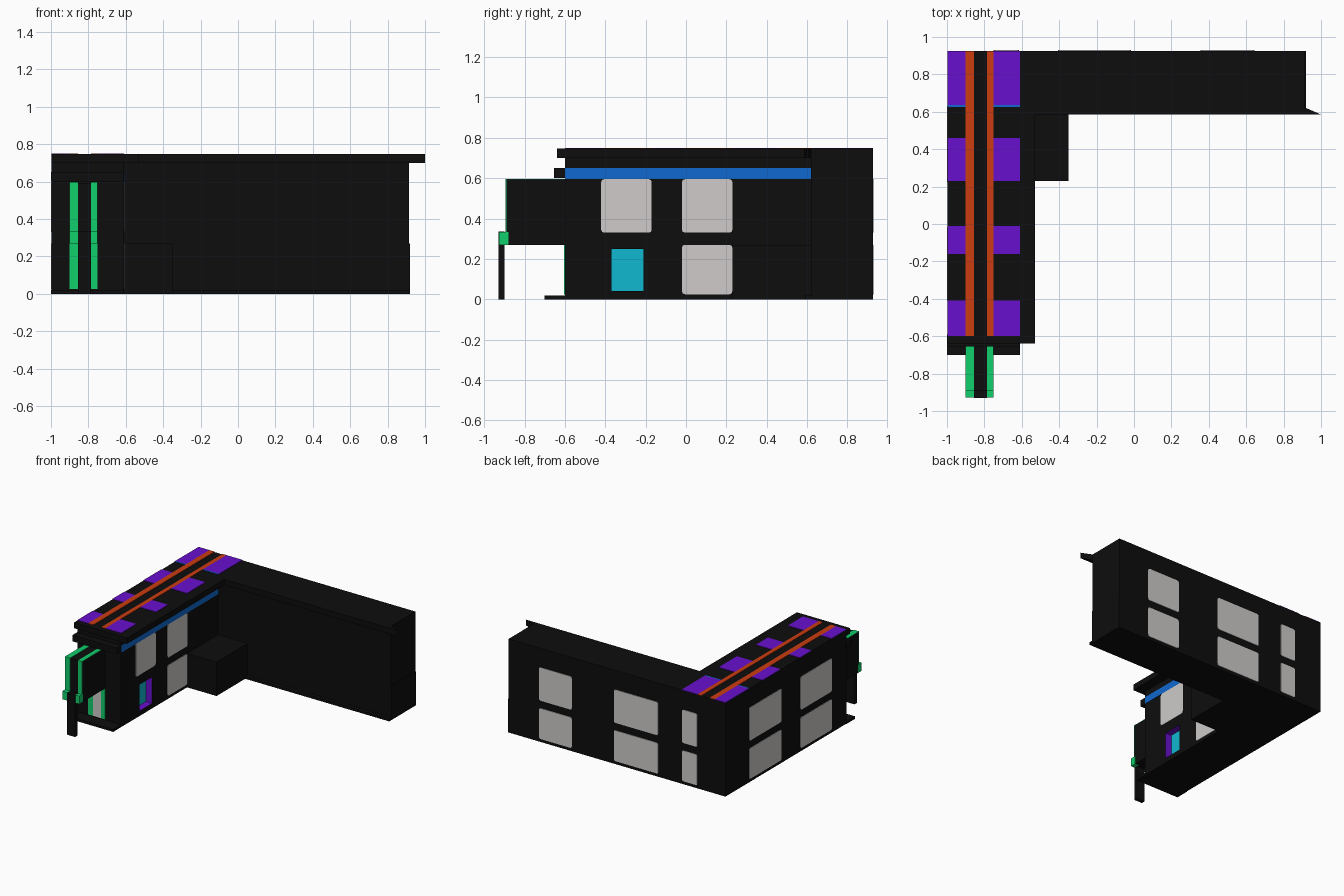
import bpy, bmesh

if "Cube" in bpy.data.objects:
    bpy.data.objects.remove(bpy.data.objects["Cube"])


def mat(name, c):
    m = bpy.data.materials.new(name)
    m.diffuse_color = (*c, 1)
    m.use_nodes = True
    m.node_tree.nodes["Principled BSDF"].inputs["Base Color"].default_value = m.diffuse_color
    return m


BLACK = mat("black", (0.004, 0.004, 0.004))
GREY = mat("light grey", (0.62, 0.60, 0.59))
PURPLE = mat("purple", (0.14, 0.005, 0.62))
ORANGE = mat("orange", (0.60, 0.045, 0.005))
GREEN = mat("green", (0.005, 0.62, 0.15))
BLUE = mat("blue", (0.005, 0.14, 0.62))
CYAN = mat("cyan", (0.005, 0.48, 0.64))


def prism(name, pts, direction, mats):
    """Extrude a planar outline along a direction."""
    bm = bmesh.new()
    f = bm.faces.new([bm.verts.new(p) for p in pts])
    r = bmesh.ops.extrude_face_region(bm, geom=[f])
    vs = [v for v in r["geom"] if isinstance(v, bmesh.types.BMVert)]
    bmesh.ops.translate(bm, verts=vs, vec=direction)
    bmesh.ops.recalc_face_normals(bm, faces=bm.faces)
    me = bpy.data.meshes.new(name)
    bm.to_mesh(me)
    bm.free()
    for m in mats:
        me.materials.append(m)
    ob = bpy.data.objects.new(name, me)
    bpy.context.collection.objects.link(ob)
    return ob


def box(name, x0, x1, y0, y1, z0, z1, *mats):
    pts = [(x0, y0, z0), (x1, y0, z0), (x1, y1, z0), (x0, y1, z0)]
    return prism(name, pts, (0, 0, z1 - z0), mats or [BLACK])


def window(name, axis, at, out, a0, a1, z0, z1, m=GREY):
    """Thin wall plate with softened corners; axis is the wall normal."""
    c, k = 0.015, 0.004
    uv = []
    for u, z, su, sz in ((a0, z0, 1, 1), (a1, z0, -1, 1), (a1, z1, -1, -1), (a0, z1, 1, -1)):
        pair = [(u, z + sz * c), (u + su * k, z + sz * k), (u + su * c, z)]
        uv += pair if su * sz > 0 else pair[::-1]
    if axis == "x":
        return prism(name, [(at, u, z) for u, z in uv], (out, 0, 0), [m])
    return prism(name, [(u, at, z) for u, z in uv], (0, out, 0), [m])


TOP, T = 0.75, 0.004
STOREYS = (("lower", 0.025, 0.27), ("upper", 0.33, 0.595))

# L-shaped building body
outline = [(-0.996, -0.60), (-0.61, -0.60), (-0.61, 0.62), (0.915, 0.62), (0.915, 0.926), (-0.996, 0.926)]
walls = prism("walls", [(x, y, 0) for x, y in outline], (0, 0, TOP - T), [BLACK, PURPLE, CYAN])
box("lower_end_wall", 0.90, 0.92, 0.62, 0.926, 0, 0.27)

# Recessed side door with purple reveals and a cyan back
cutter = box("door_cutter", -0.665, -0.55, -0.37, -0.21, 0.04, 0.25, BLACK, PURPLE, CYAN)
for p in cutter.data.polygons:
    p.material_index = 2 if p.normal.x < -0.5 else 1
cutter.hide_render = True
cutter.hide_viewport = True
b = walls.modifiers.new("door_recess", "BOOLEAN")
b.operation, b.solver, b.object = "DIFFERENCE", "EXACT", cutter

# Eaves, ledge, ground slab and corner block
eave = [(-0.62, -0.64), (-0.53, -0.64), (-0.53, 0.585), (1.0, 0.585), (0.92, 0.62),
        (-0.61, 0.63), (-0.61, -0.60), (-0.996, -0.60), (-0.996, -0.64)]
prism("roof_eave", [(x, y, 0.70) for x, y in eave], (0, 0, TOP - T - 0.70), [BLACK])
box("front_ledge", -1, -0.61, -0.655, -0.59, 0.60, 0.65)
box("ground_slab", -1, -0.61, -0.70, -0.59, 0, 0.02)
box("corner_block", -0.62, -0.35, 0.23, 0.63, 0, 0.27)
box("block_front_step", -0.36, 0.92, 0.59, 0.63, 0, 0.02)

# Roof stripes and patches
for i, (y0, y1) in enumerate(((-0.60, -0.41), (-0.16, -0.01), (0.23, 0.46), (0.635, 0.926))):
    box(f"roof_patch_left_{i}", -0.996, -0.90, y0, y1, TOP - T, TOP, PURPLE)
    box(f"roof_patch_right_{i}", -0.75, -0.61, y0, y1, TOP - T, TOP, PURPLE)
for i, (x0, x1) in enumerate(((-0.996, -0.90), (-0.75, -0.61))):
    box(f"roof_blue_line_{i}", x0, x1, 0.625, 0.635, TOP - T, TOP, BLUE)

# The same two stripe positions run over the roof, bay and entrance
for side, x0, x1 in (("left", -0.90, -0.855), ("right", -0.785, -0.75)):
    box(f"roof_stripe_{side}", x0, x1, -0.60, 0.926, TOP - T, TOP, ORANGE)
    box(f"bay_top_stripe_{side}", x0, x1, -0.89, -0.60, 0.593, 0.597, GREEN)
    box(f"bay_front_stripe_{side}", x0, x1, -0.893, -0.889, 0.27, 0.597, GREEN)
    box(f"bay_ledge_stripe_{side}", x0, x1, -0.927, -0.88, 0.27, 0.334, GREEN)
    box(f"entrance_stripe_{side}", x0, x1, -0.604, -0.60, 0.025, 0.27, GREEN)

# Front bay on a post, above the entrance
box("bay", -0.899, -0.751, -0.889, -0.59, 0.27, 0.593)
box("bay_ledge", -0.899, -0.751, -0.925, -0.88, 0.271, 0.33)
box("bay_post", -0.855, -0.785, -0.93, -0.90, 0, 0.335)
box("entrance_door", -0.855, -0.785, -0.604, -0.60, 0.025, 0.25, GREY)

# Blue band under the eave
box("blue_band", -0.61, -0.606, -0.60, 0.62, 0.595, 0.65, BLUE)

# Windows on the courtyard, outer and back walls
for storey, z0, z1 in STOREYS:
    for i, (y0, y1) in enumerate(((-0.02, 0.23), (-0.42, -0.17))):
        if storey == "upper" or i == 0:
            window(f"court_window_{storey}_{i}", "x", -0.61, T, y0, y1, z0, z1)
    for i, (y0, y1) in enumerate(((-0.41, -0.015), (0.225, 0.63))):
        window(f"outer_window_{storey}_{i}", "x", -0.996, -T, y0, y1, z0, z1)
    for i, (x0, x1) in enumerate(((-0.75, -0.615), (-0.405, -0.015), (0.355, 0.645))):
        window(f"back_window_{storey}_{i}", "y", 0.926, T, x0, x1, z0, z1)
